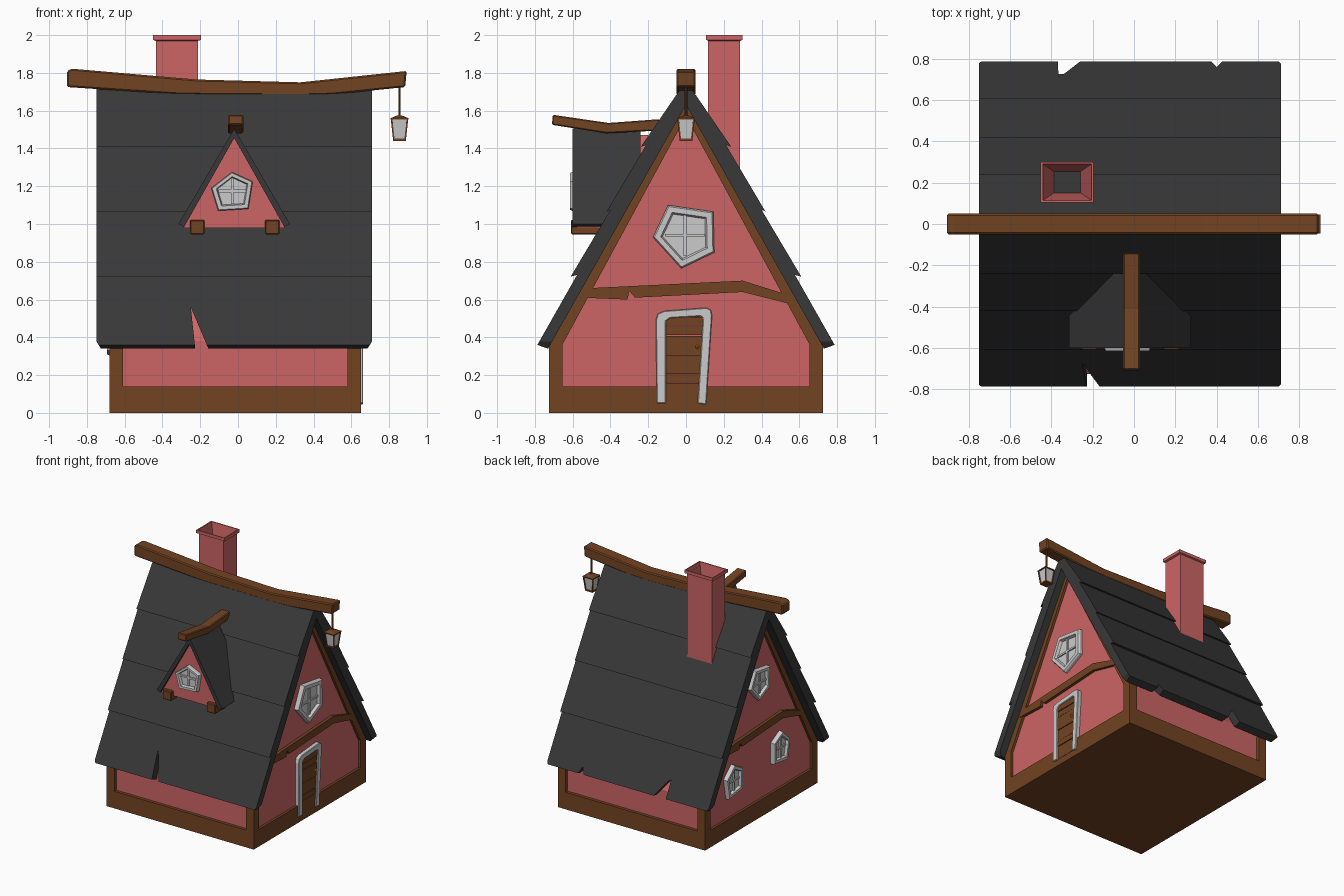
import bpy, bmesh
from mathutils import Vector

if "Cube" in bpy.data.objects:
    bpy.data.objects.remove(bpy.data.objects["Cube"])


def material(name, r, g, b):
    m = bpy.data.materials.new(name)
    m.diffuse_color = (r, g, b, 1)
    m.use_nodes = True
    m.node_tree.nodes["Principled BSDF"].inputs["Base Color"].default_value = m.diffuse_color
    return m


PLASTER = material("plaster", 0.61, 0.13, 0.13)
WOOD = material("wood", 0.17, 0.056, 0.016)
SLATE = material("slate", 0.04, 0.04, 0.04)
BRASS = material("brass", 0.6, 0.3, 0.03)


def finish(name, bm, mat=None, bevel=0):
    bmesh.ops.recalc_face_normals(bm, faces=bm.faces)
    me = bpy.data.meshes.new(name)
    bm.to_mesh(me)
    bm.free()
    ob = bpy.data.objects.new(name, me)
    bpy.context.collection.objects.link(ob)
    if mat:
        me.materials.append(mat)
    if bevel:
        mod = ob.modifiers.new("bevel", 'BEVEL')
        mod.width, mod.segments = bevel, 1
    return ob


def to3d(axis, p, d):
    return {'x': (d, p[0], p[1]), 'y': (p[0], d, p[1]), 'z': (p[0], p[1], d)}[axis]


def add_prism(bm, pts, axis, a, b):
    lo = [bm.verts.new(to3d(axis, p, a)) for p in pts]
    hi = [bm.verts.new(to3d(axis, p, b)) for p in pts]
    bm.faces.new(lo)
    bm.faces.new(hi[::-1])
    for i in range(len(pts)):
        j = (i + 1) % len(pts)
        bm.faces.new((lo[i], lo[j], hi[j], hi[i]))


def prism(name, pts, axis, a, b, mat=None, bevel=0):
    bm = bmesh.new()
    add_prism(bm, pts, axis, a, b)
    return finish(name, bm, mat, bevel)


def box(name, x0, x1, y0, y1, z0, z1, mat=None, bevel=0):
    return prism(name, [(x0, y0), (x1, y0), (x1, y1), (x0, y1)], 'z', z0, z1, mat, bevel)


def loft(name, cx, cy, rings, mat=None):
    """Stack of rectangles (half x, half y, z), capped at both ends."""
    bm = bmesh.new()
    loops = [[bm.verts.new((cx + sx * hx, cy + sy * hy, z))
              for sx, sy in ((-1, -1), (1, -1), (1, 1), (-1, 1))] for hx, hy, z in rings]
    for a, b in zip(loops, loops[1:]):
        for i in range(4):
            j = (i + 1) % 4
            bm.faces.new((a[i], a[j], b[j], b[i]))
    bm.faces.new(loops[0])
    bm.faces.new(loops[-1])
    return finish(name, bm, mat)


def bar(name, p, q, r, mat, sides=4):
    p, q = Vector(p), Vector(q)
    bm = bmesh.new()
    bmesh.ops.create_cone(bm, cap_ends=True, segments=sides, radius1=r, radius2=r, depth=(q - p).length)
    bm.transform((q - p).to_track_quat('Z', 'Y').to_matrix().to_4x4())
    bmesh.ops.translate(bm, verts=bm.verts, vec=(p + q) / 2)
    return finish(name, bm, mat)


def window(name, c, shape, axis, wall, out):
    """Sloped polygon frame, recessed pane and crossed glazing bars."""
    bm = bmesh.new()
    steps = [(1, 0), (1, .022), (.95, .034), (.76, .034), (.70, .012)]
    loops = [[bm.verts.new(to3d(axis, (c[0] + p[0] * s, c[1] + p[1] * s), wall + out * d))
              for p in shape] for s, d in steps]
    n = len(shape)
    for a, b in zip(loops, loops[1:]):
        for i in range(n):
            j = (i + 1) % n
            bm.faces.new((a[i], a[j], b[j], b[i]))
    bm.faces.new(loops[-1])
    bm.faces.new(loops[0])
    finish(name, bm)
    w = min(abs(p[0]) for p in (min(shape), max(shape))) * .68
    h = min(abs(min(p[1] for p in shape)), max(p[1] for p in shape)) * .68
    t = .007
    for part, (u, v) in (("upright", (t, h)), ("crossbar", (w, t))):
        pts = [(c[0] + sx * u, c[1] + sy * v) for sx, sy in ((-1, -1), (1, -1), (1, 1), (-1, 1))]
        prism(name + "_" + part, pts, axis, wall + out * .005, wall + out * .022)


# walls and timber base
X0, X1, Y = -.68, .65, .725
prism("walls", [(-.70, .05), (.70, .05), (.70, .38), (0, 1.62), (-.70, .38)], 'x', X0 + .02, X1 - .02, PLASTER)
box("base_beam", X0, X1, -Y, Y, 0, .14, WOOD)
for x in (X0, X1 - .07):
    for y in (-Y, Y - .07):
        box("corner_post", x, x + .07, y, y + .07, .14, .36, WOOD)

# gable timbers: rafters and bent cross beams
rafters = [(-.72, .36), (0, 1.64), (.72, .36), (.655, .36), (0, 1.57), (-.655, .36)]
cross = [(-.55, .61), (-.31, .60), (-.30, .645), (-.27, .61), (.30, .64),
         (.58, .57), (.555, .62), (.30, .70), (-.52, .66)]
prism("right_rafters", rafters, 'x', X1 - .03, X1, WOOD)
prism("left_rafters", rafters, 'x', X0, X0 + .03, WOOD)
prism("right_cross_beam", cross, 'x', X1 - .03, X1 + .004, WOOD)
prism("left_cross_beam", [(-y * .92, z + .06) for y, z in cross], 'x', X0 - .004, X0 + .03, WOOD)

# main roof: stepped slate courses on both slopes
half = [(.73, .34), (.787, .36), (.577, .73), (.61, .722), (.40, 1.075), (.42, 1.067),
        (.212, 1.418), (.24, 1.408), (.04, 1.70)]
profile = half + [(0, 1.74)] + [(-y, z) for y, z in half[::-1]] + [(0, 1.63)]
roof = prism("main_roof", profile, 'x', -.75, .71, SLATE)
# broken slates and clipped eave corners
bm = bmesh.new()
corners = [[(-.77, .41), (-.77, .3), (-.70, .3)], [(.73, .41), (.73, .3), (.66, .3)]]
front = [[(-.25, .56), (-.222, .3), (-.14, .3)]] + corners
back = [[(-.37, .3), (-.365, .49), (-.34, .47), (-.215, .3)], [(.34, .3), (.40, .41), (.46, .3)]] + corners
for cuts, a, b in ((front, -.95, -.45), (back, .45, .95)):
    for c in cuts:
        add_prism(bm, c, 'y', a, b)
cutter = finish("roof_cutter", bm)
cutter.hide_render = True
mod = roof.modifiers.new("breaks", 'BOOLEAN')
mod.operation, mod.object, mod.solver = 'DIFFERENCE', cutter, 'EXACT'
bpy.context.view_layer.objects.active = roof
bpy.ops.object.modifier_apply(modifier=mod.name)
bpy.data.objects.remove(cutter)

# sagging ridge beam
prism("ridge_beam", [(-.905, 1.725), (-.30, 1.685), (.32, 1.68), (.50, 1.685), (.885, 1.725), (.893, 1.81),
                     (.33, 1.75), (-.22, 1.765), (-.88, 1.822), (-.905, 1.81)],
      'y', -.05, .05, WOOD, .008)

# chimney with tapering flue
loft("chimney", -.323, .202, [(.112, .085, 1.1), (.112, .085, 1.97), (.128, .097, 1.975), (.128, .097, 2.0),
                              (.118, .088, 2.0), (.065, .052, 1.72)], PLASTER)
box("flue_soot", -.387, -.259, .151, .253, 1.715, 1.725, SLATE)

# dormer
C = -.02
prism("dormer_wall", [(C - .27, .98), (C + .27, .98), (C, 1.47)], 'y', -.58, -.2, PLASTER)
prism("dormer_roof", [(C - .295, 1.0), (C, 1.505), (C + .295, 1.0), (C + .265, .985), (C, 1.455), (C - .265, .985)],
      'y', -.60, -.24, SLATE)
prism("dormer_ridge_beam", [(-.71, 1.525), (-.42, 1.48), (-.14, 1.495), (-.14, 1.555), (-.41, 1.535), (-.705, 1.578)],
      'x', -.052, .028, WOOD, .006)
for x in (-.255, .142):
    box("dormer_bracket", x, x + .078, -.61, -.40, .945, 1.022, WOOD, .006)

# windows
pent = [(-.09, .16), (.15, .125), (.155, -.09), (-.02, -.175), (-.17, -.01)]
tall = [(-.10, -.10), (.08, -.125), (.11, .04), (.01, .13), (-.10, .07)]
window("right_gable_window", (-.005, .94), pent, 'x', X1 - .02, 1)
window("left_gable_window", (.02, 1.10), [(-y * .78, z * .78) for y, z in pent], 'x', X0 + .02, -1)
window("left_lower_window", (.35, .43), tall, 'x', X0 + .02, -1)
window("left_lower_window", (-.25, .47), [(-y, z) for y, z in tall], 'x', X0 + .02, -1)
window("dormer_window", (-.03, 1.175), [(-.002, .10), (.108, .05), (.085, -.095), (-.075, -.105), (-.112, .015)],
       'y', -.58, -1)

# crooked door: planks, stone surround, knob
levels = [.05, .16, .205, .30, .41, .46, .51]
for i, (a, b) in enumerate(zip(levels, levels[1:])):
    ra, rb = (.065 + (z - .05) * .06 for z in (a, b))
    prism("door_plank", [(-.11, a + .002), (ra, a + .002), (rb, b - .002), (-.11, b - .002)],
          'x', X1 - .03, X1 + .002 + .003 * (i % 2), WOOD)
prism("door_surround", [(-.155, .05), (-.16, .49), (-.15, .525), (-.115, .54), (.11, .557), (.132, .545), (.138, .515),
                        (.107, .045), (.062, .05), (.09, .50), (.08, .512), (-.085, .502), (-.107, .485), (-.107, .05)],
      'x', X1 - .03, X1 + .012, None, .004)
bm = bmesh.new()
bmesh.ops.create_icosphere(bm, subdivisions=1, radius=.011)
bmesh.ops.translate(bm, verts=bm.verts, vec=(X1 + .011, .06, .35))
finish("door_knob", bm, BRASS)

# hanging lantern
L = .855
bar("lantern_rod", (L, 0, 1.56), (L, 0, 1.74), .007, WOOD, 6)
loft("lantern_glass", L, 0, [(.028, .028, 1.45), (.04, .04, 1.56)])
loft("lantern_top", L, 0, [(.047, .047, 1.552), (.047, .047, 1.56), (.012, .012, 1.575)], WOOD)
loft("lantern_bottom", L, 0, [(.034, .034, 1.44), (.034, .034, 1.452)], WOOD)
for sx in (-1, 1):
    for sy in (-1, 1):
        bar("lantern_post", (L + .03 * sx, .03 * sy, 1.447), (L + .042 * sx, .042 * sy, 1.557), .006, WOOD)
